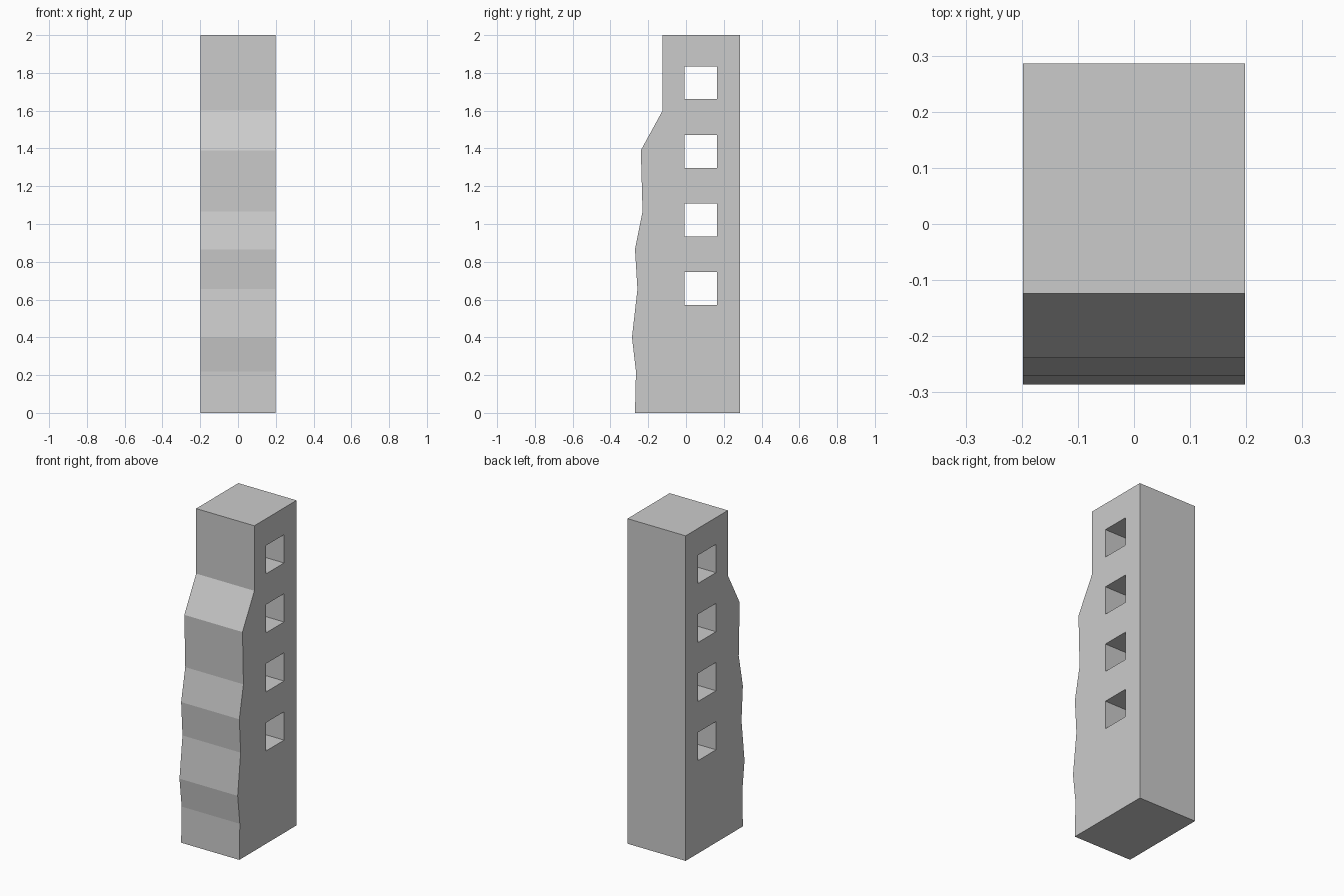
import bpy, bmesh

if "Cube" in bpy.data.objects:
    bpy.data.objects.remove(bpy.data.objects["Cube"])

HALF_W = 0.198


def add_prism(bm, profile, half_width):
    """Extrude a closed (y, z) profile along x, centred on x = 0."""
    face = bm.faces.new([bm.verts.new((-half_width, y, z)) for y, z in profile])
    ext = bmesh.ops.extrude_face_region(bm, geom=[face])
    verts = [g for g in ext["geom"] if isinstance(g, bmesh.types.BMVert)]
    bmesh.ops.translate(bm, verts=verts, vec=(2 * half_width, 0, 0))


def make_object(name, profiles, half_width):
    bm = bmesh.new()
    for p in profiles:
        add_prism(bm, p, half_width)
    bmesh.ops.recalc_face_normals(bm, faces=bm.faces[:])
    mesh = bpy.data.meshes.new(name)
    bm.to_mesh(mesh)
    bm.free()
    obj = bpy.data.objects.new(name, mesh)
    bpy.context.collection.objects.link(obj)
    return obj


# Pillar body: flat back, wavy front, narrower top block
body_profile = [
    (0.286, 0), (0.286, 2), (-0.124, 2), (-0.124, 1.60), (-0.239, 1.39),
    (-0.23, 1.065), (-0.27, 0.865), (-0.257, 0.655), (-0.286, 0.40),
    (-0.265, 0.22), (-0.27, 0),
]
body = make_object("pillar_body", [body_profile], HALF_W)

# Four square holes running right through from side to side
Y0, Y1, HALF_H = -0.009, 0.165, 0.087
holes = []
for i in range(4):
    z = 0.658 + i * 0.3633
    holes.append([(Y0, z - HALF_H), (Y1, z - HALF_H),
                  (Y1, z + HALF_H), (Y0, z + HALF_H)])
cutter = make_object("hole_cutter", holes, HALF_W + 0.1)
cutter.hide_render = True
cutter.display_type = 'WIRE'

cut = body.modifiers.new("square_holes", 'BOOLEAN')
cut.operation = 'DIFFERENCE'
cut.solver = 'EXACT'
cut.object = cutter
